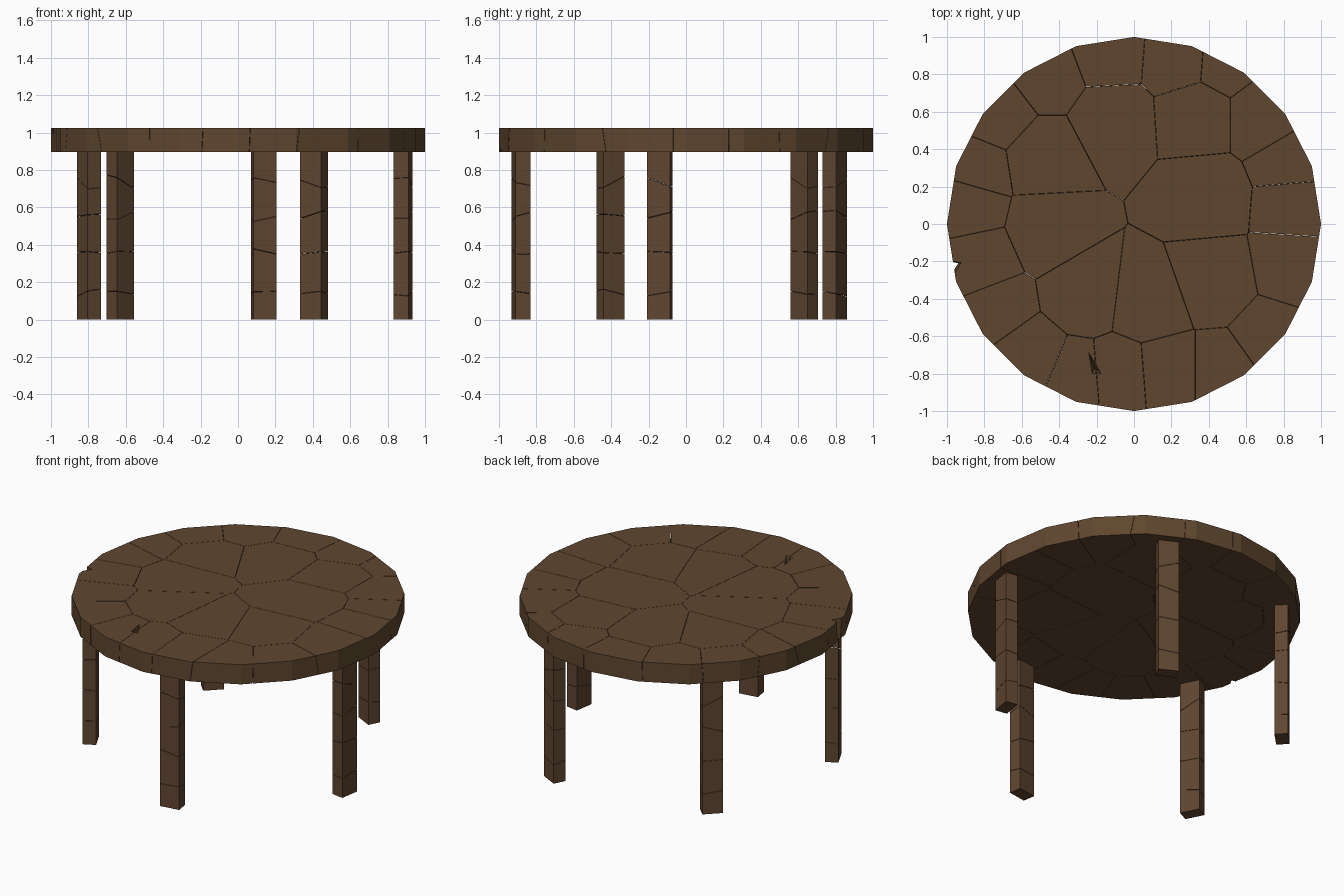
import bpy, bmesh, math, random
from mathutils import Vector, Matrix

if "Cube" in bpy.data.objects:
    bpy.data.objects.remove(bpy.data.objects["Cube"])

random.seed(4)
TOP, UNDER, GAP = 1.025, 0.895, 0.001

wood = bpy.data.materials.new("dark_wood")
wood.diffuse_color = (0.115, 0.062, 0.028, 1)
wood.use_nodes = True
wood.node_tree.nodes["Principled BSDF"].inputs["Base Color"].default_value = wood.diffuse_color
leg_wood = bpy.data.materials.new("leg_wood")
leg_wood.diffuse_color = (0.115, 0.060, 0.030, 1)
leg_wood.use_nodes = True
leg_wood.node_tree.nodes["Principled BSDF"].inputs["Base Color"].default_value = leg_wood.diffuse_color


def add_object(name, bm, mat=None):
    mesh = bpy.data.meshes.new(name)
    bm.to_mesh(mesh)
    bm.free()
    obj = bpy.data.objects.new(name, mesh)
    bpy.context.collection.objects.link(obj)
    if mat:
        mesh.materials.append(mat)
    return obj


def fracture(solid, seeds):
    """Split a convex solid into cracked cells, one around each seed."""
    result = bmesh.new()
    tmp = bpy.data.meshes.new("tmp")
    for s in seeds:
        cell = solid.copy()
        for o in seeds:
            if o is s:
                continue
            n = (o - s).normalized()
            cut = bmesh.ops.bisect_plane(
                cell, geom=cell.verts[:] + cell.edges[:] + cell.faces[:],
                plane_co=(s + o) / 2 - n * GAP, plane_no=n, clear_outer=True)
            if not cell.faces:
                break
            rim = [e for e in cut["geom_cut"]
                   if isinstance(e, bmesh.types.BMEdge) and e.is_boundary]
            if len(rim) > 2:
                bmesh.ops.edgeloop_fill(cell, edges=rim)
        bmesh.ops.recalc_face_normals(cell, faces=cell.faces[:])
        cell.to_mesh(tmp)
        result.from_mesh(tmp)
        cell.free()
    bpy.data.meshes.remove(tmp)
    solid.free()
    return result


# Tabletop: 20-sided disc broken into large inner and small rim pieces
disc = bmesh.new()
bmesh.ops.create_cone(disc, cap_ends=True, segments=20, radius1=1, radius2=1,
                      depth=TOP - UNDER,
                      matrix=Matrix.Translation((0, 0, (TOP + UNDER) / 2)))
inner = [(-.25, -.38), (-.46, -.02), (-.48, .36), (-.12, .55), (.34, .58),
         (.38, .14), (.42, -.30), (.08, -.42)]
rim = [(-.92, .09), (-.86, .30), (-.74, .60), (-.48, .80), (-.14, .93),
       (.24, .90), (.50, .88), (.72, .58), (.86, .34), (.88, .10),
       (.86, -.22), (.74, -.60), (.46, -.80), (.18, -.80), (-.08, -.82),
       (-.32, -.84), (-.56, -.74), (-.76, -.46), (-.86, -.20)]
seeds = [Vector((x, y, .96 + random.uniform(-.05, .05))) for x, y in inner + rim]
tabletop = add_object("tabletop", fracture(disc, seeds), wood)

# Chipped spots: left edge notch, small surface chip, small underside nick
chips = [
    [(-1.06, -.19, 1.1), (-.915, -.205, 1.1), (-1.0, -.345, 1.1),
     (-1.06, -.19, .85), (-.945, -.21, .85), (-1.0, -.30, .85)],
    [(-.245, -.68, 1.03), (-.175, -.80, 1.03), (-.225, -.80, 1.03),
     (-.21, -.77, .95)],
    [(.07, -1.02, .88), (.14, -1.02, .88), (.10, -1.02, .92), (.10, -.95, .88)],
]
cut = bmesh.new()
for pts in chips:
    bmesh.ops.convex_hull(cut, input=[cut.verts.new(p) for p in pts])
bmesh.ops.recalc_face_normals(cut, faces=cut.faces[:])
cutter = add_object("chip_cutter", cut)
cutter.hide_render = True
cutter.hide_viewport = True
mod = tabletop.modifiers.new("chips", 'BOOLEAN')
mod.operation = 'DIFFERENCE'
mod.solver = 'EXACT'
mod.object = cutter

# Five cracked legs around the rim
for i in range(5):
    a = math.radians(-81.1 + 72 * i)
    place = (Matrix.Rotation(a, 4, 'Z')
             @ Matrix.Translation((.893, 0, UNDER / 2))
             @ Matrix.Diagonal((.081, .126, UNDER, 1)))
    box = bmesh.new()
    bmesh.ops.create_cube(box, size=1, matrix=place)
    pieces = [place @ Vector((random.uniform(-.4, .4), random.uniform(-.4, .4), z))
              for z in (-.46, -.22, .02, .22, .42)]
    add_object(f"leg_{i + 1}", fracture(box, pieces), leg_wood)
